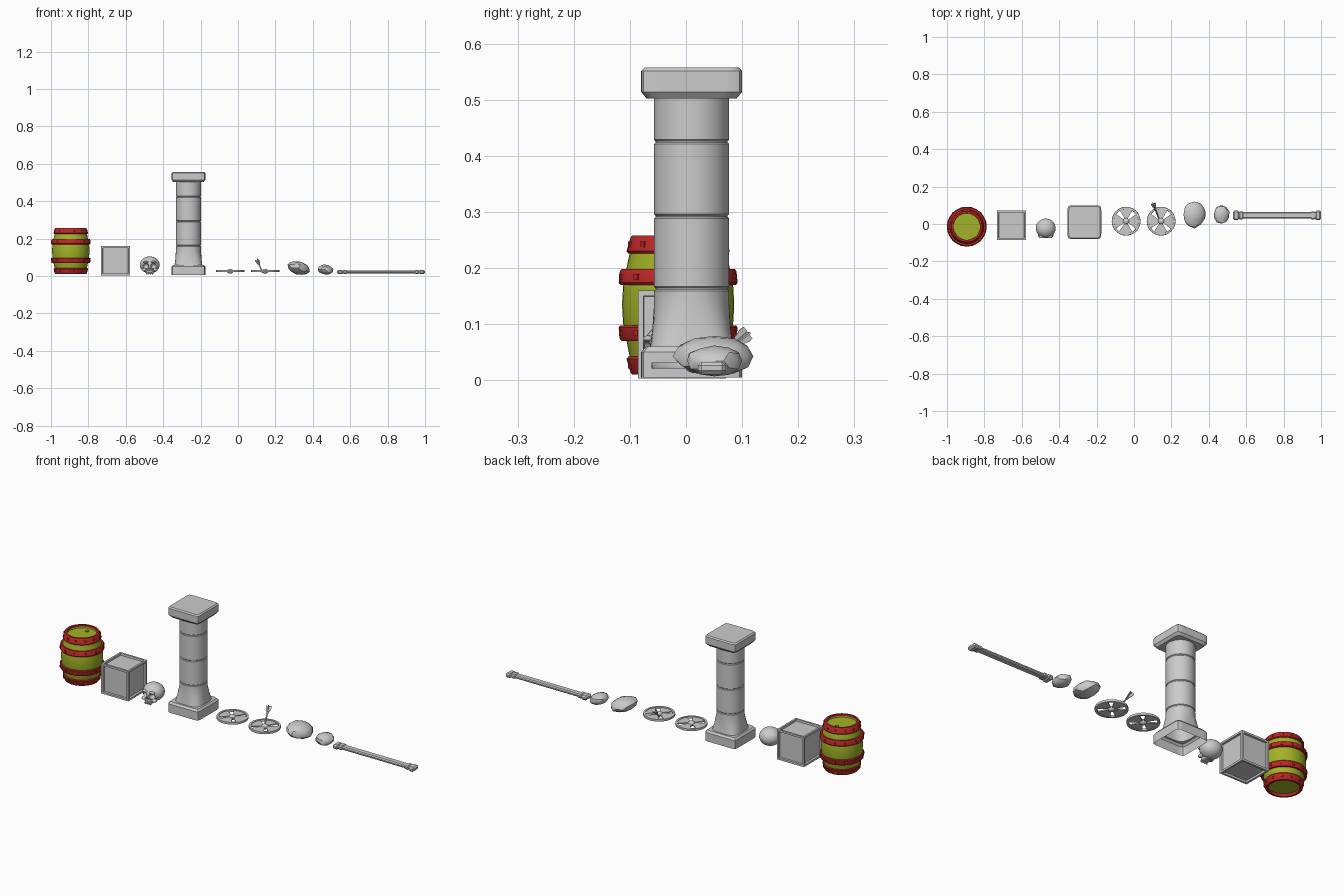
import bpy, bmesh, math, random
from mathutils import Vector, Matrix

if "Cube" in bpy.data.objects:
    bpy.data.objects.remove(bpy.data.objects["Cube"])

def material(name, col):
    m = bpy.data.materials.new(name)
    m.diffuse_color = col
    m.use_nodes = True
    m.node_tree.nodes["Principled BSDF"].inputs["Base Color"].default_value = m.diffuse_color
    return m

GREEN = material("green_wood", (0.36, 0.45, 0.02, 1))
RED = material("red_iron", (0.5, 0.02, 0.02, 1))

def finish(bm, name, loc=(0, 0, 0), mat=None, smooth=35):
    bmesh.ops.recalc_face_normals(bm, faces=bm.faces)
    me = bpy.data.meshes.new(name)
    bm.to_mesh(me)
    bm.free()
    ob = bpy.data.objects.new(name, me)
    ob.location = loc
    bpy.context.collection.objects.link(ob)
    if mat:
        me.materials.append(mat)
    if smooth:
        bpy.ops.object.select_all(action='DESELECT')
        ob.select_set(True)
        bpy.context.view_layer.objects.active = ob
        bpy.ops.object.shade_smooth_by_angle(angle=math.radians(smooth))
    return ob

def lathe(name, prof, loc, n=40, closed=False, arc=(0, 360), mat=None):
    """Revolve (radius, z, squareness) rows; squareness 2 is a circle."""
    bm = bmesh.new()
    full = arc[1] - arc[0] == 360
    cols = []
    for i in range(n if full else n + 1):
        a = math.radians(arc[0] + (arc[1] - arc[0]) * i / n)
        c, s = math.cos(a), math.sin(a)
        col = []
        for row in prof:
            p = row[2] if len(row) > 2 else 2
            r = row[0] / (abs(c)**p + abs(s)**p)**(1 / p)
            col.append(bm.verts.new((r * c, r * s, row[1])))
        cols.append(col)
    m = len(prof)
    for i in range(n):
        a, b = cols[i], cols[(i + 1) % len(cols)]
        for j in range(m if closed else m - 1):
            k = (j + 1) % m
            bm.faces.new((a[j], b[j], b[k], a[k]))
    if not full and closed:
        bm.faces.new(cols[0])
        bm.faces.new(cols[-1])
    bmesh.ops.remove_doubles(bm, verts=bm.verts, dist=1e-6)
    return finish(bm, name, loc, mat)

def box(name, loc, size, bevel=0.003, taper=1, mat=None):
    bm = bmesh.new()
    bmesh.ops.create_cube(bm, size=1, matrix=Matrix.Diagonal((*size, 1)))
    for v in bm.verts:
        if v.co.z < 0:
            v.co.x *= taper
    if bevel:
        bmesh.ops.bevel(bm, geom=bm.edges[:], offset=bevel, segments=1, affect='EDGES')
    return finish(bm, name, loc, mat)

def ball(name, loc, size, mat=None):
    bm = bmesh.new()
    bmesh.ops.create_uvsphere(bm, u_segments=28, v_segments=18, radius=1,
                              matrix=Matrix.Diagonal((*size, 1)))
    return finish(bm, name, loc, mat)

# Barrel: bulging body with recessed ends, bung, riveted hoops
B = (-0.894, -0.014, 0)
lathe("barrel_body", [(0, .024), (.072, .024), (.074, .012), (.08, .012), (.09, .06),
                      (.098, .1), (.1, .135), (.098, .17), (.09, .21), (.08, .255),
                      (.073, .255), (.071, .243), (0, .243)], B, mat=GREEN)
lathe("barrel_bung", [(.009, .243), (.009, .247), (0, .248)],
      (B[0], B[1] + .04, 0), 12, mat=GREEN)
for k, (z0, z1, r0, r1, ri) in enumerate([(.01, .042, .085, .092, .072), (.07, .098, .104, .106, .088),
                                          (.17, .198, .106, .104, .088), (.226, .258, .092, .085, .072)]):
    lathe(f"barrel_hoop_{k}", [(ri, z0), (r0 - .003, z0), (r0, z0 + .004), (r1, z1 - .004),
                               (r1 - .003, z1), (ri, z1)], B, closed=True, mat=RED)
    bm = bmesh.new()
    for i in range(12):
        rot = Matrix.Rotation(math.tau * (i + .5) / 12, 4, 'Z')
        bmesh.ops.create_cube(bm, size=1, matrix=rot @ Matrix.Translation(
            ((r0 + r1) / 2, 0, (z0 + z1) / 2)) @ Matrix.Diagonal((.005, .01, .01, 1)))
    finish(bm, f"barrel_rivets_{k}", B, RED, 0)

# Crate with recessed panels
bm = bmesh.new()
bmesh.ops.create_cube(bm, size=.157)
bmesh.ops.inset_individual(bm, faces=bm.faces[:], thickness=.014)
panels = [f for f in bm.faces if f.calc_area() > .01]
for f in panels:
    f.normal_update()
res = bmesh.ops.inset_individual(bm, faces=panels, thickness=.0015, depth=-.01)
finish(bm, "crate", (-.655, -.007, .0815), smooth=0)

# Skull: cranium with carved eyes and nose, cheeks, upper jaw and teeth
S = Vector((-.472, -.023, .06))
skull = ball("skull_cranium", S, (.053, .052, .045))
holes = [(-.021, -.048, -.006, .015), (.021, -.048, -.006, .015), (0, -.05, -.026, .009)]
for i, (x, y, z, r) in enumerate(holes):
    cut = ball(f"skull_cutter_{i}", S + Vector((x, y, z)), (r, r * 1.5, r))
    cut.hide_render = cut.hide_viewport = True
    mod = skull.modifiers.new("socket", 'BOOLEAN')
    mod.operation, mod.object, mod.solver = 'DIFFERENCE', cut, 'EXACT'
for s in (-1, 1):
    ball("skull_cheek", S + Vector((s * .03, -.036, -.027)), (.011, .015, .009))
    ball("skull_brow", S + Vector((s * .02, -.044, .014)), (.017, .009, .006))
box("skull_jaw", S + Vector((0, -.03, -.036)), (.048, .036, .018), .004, .85)
for i in range(4):
    box("skull_tooth", S + Vector(((i - 1.5) * .01, -.047, -.044)), (.008, .008, .013), .002)

# Stone pillar: open-bottomed square base, grooved round shaft, square cap
prof = [(.09, .005, 14), (.09, .05, 14), (.082, .06, 12), (.074, .06, 3.5), (.07, .09, 2.8), (.067, .135, 2)]
for z in (.163, .292, .425):
    prof += [(.067, z - .004), (.064, z - .001), (.064, z + .001), (.067, z + .004)]
prof += [(.067, .502), (.08, .502, 12), (.09, .514, 14), (.09, .551, 14), (.084, .557, 14), (0, .557)]
lathe("pillar", prof, (-.265, .01, 0), 64)

# Broken round shields: rim, plank sectors and central boss
for k, x in enumerate((-.042, .145)):
    P = (x, .015, 0)
    lathe(f"shield_rim_{k}", [(.065, .021), (.076, .021), (.077, .024), (.076, .032),
                              (.066, .032)], P, 32, closed=True)
    for j, (a0, a1) in enumerate([(-38, 35), (60, 120), (145, 215), (235, 300)]):
        lathe(f"shield_planks_{k}_{j}", [(.008, .024), (.068, .023), (.068, .029), (.008, .03)],
              P, 8, closed=True, arc=(a0, a1))
    ball(f"shield_boss_{k}", (x, .015, .026), (.017, .017, .013))

# Arrow stuck in the second shield
tail, head = Vector((.103, .108, .083)), Vector((.13, .035, .022))
q = (tail - head).to_track_quat('Z', 'Y')
shaft = lathe("arrow_shaft", [(0, -.012), (.0035, 0), (.0035, .1), (0, .1)], head, 8)
shaft.rotation_mode = 'QUATERNION'
shaft.rotation_quaternion = q
for k in range(2):
    bm = bmesh.new()
    w = .0015
    rows = [[bm.verts.new((sx * h, sy * w, z)) for sx, sy in ((-1, -1), (1, -1), (1, 1), (-1, 1))]
            for h, z in ((.004, .058), (.014, .095), (.013, .102))]
    bm.faces.new(rows[0]); bm.faces.new(rows[2])
    for a, b in zip(rows, rows[1:]):
        for i in range(4):
            bm.faces.new((a[i], a[(i + 1) % 4], b[(i + 1) % 4], b[i]))
    fl = finish(bm, f"arrow_fletching_{k}", head, smooth=0)
    fl.rotation_mode = 'QUATERNION'
    fl.rotation_quaternion = q @ Matrix.Rotation(math.pi / 2 * k, 3, 'Z').to_quaternion()

# Boulders: lumpy low-poly stones fitted to their bounds
def rock(name, lo, hi, shear, seed):
    rnd = random.Random(seed)
    bm = bmesh.new()
    bmesh.ops.create_icosphere(bm, subdivisions=2, radius=1)
    for v in bm.verts:
        v.co *= rnd.uniform(.93, 1.05)
        v.co.x += shear * v.co.z
    for i in range(3):
        a, b = min(v.co[i] for v in bm.verts), max(v.co[i] for v in bm.verts)
        for v in bm.verts:
            v.co[i] = lo[i] + (v.co[i] - a) / (b - a) * (hi[i] - lo[i])
    finish(bm, name, smooth=30)

rock("rock_large", (.265, -.024, .007), (.384, .12, .079), -.3, 4)
rock("rock_small", (.427, .002, .007), (.51, .1, .062), -.15, 9)

# Long beam with a collar and end block on both ends
box("beam_shaft", (.765, .046, .0225), (.44, .034, .016), .005)
for s in (-1, 1):
    box("beam_end", (.765 + s * .219, .046, .0215), (.032, .05, .023), .007)
    box("beam_collar", (.765 + s * .192, .046, .0225), (.024, .043, .02), .005)
